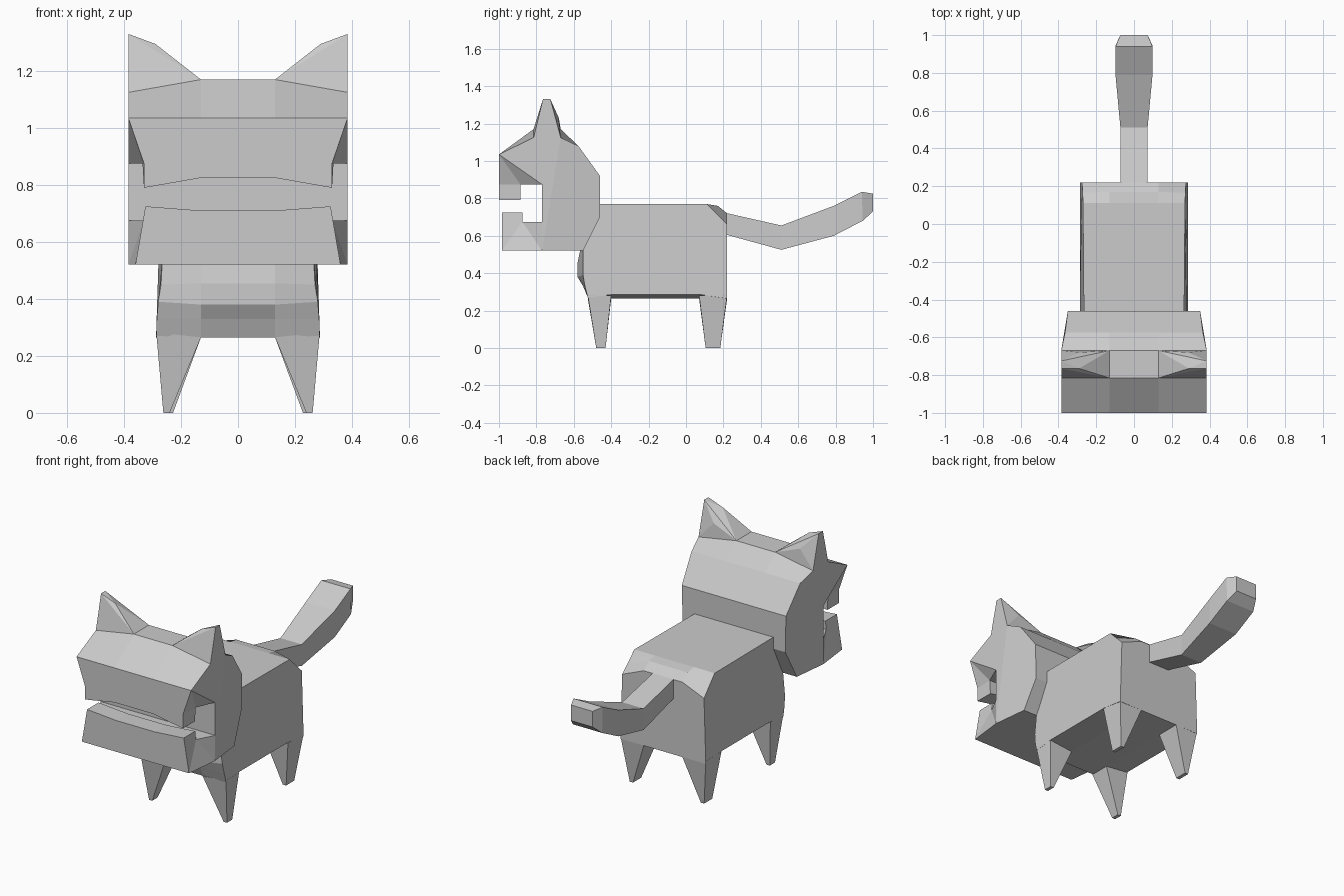
import bpy, bmesh

if "Cube" in bpy.data.objects:
    bpy.data.objects.remove(bpy.data.objects["Cube"])


def finish(name, bm):
    bmesh.ops.recalc_face_normals(bm, faces=bm.faces)
    me = bpy.data.meshes.new(name)
    bm.to_mesh(me)
    bm.free()
    ob = bpy.data.objects.new(name, me)
    bpy.context.collection.objects.link(ob)
    return ob


def loft(name, rings, caps=None):
    """Skin closed rings; caps are index groups closing the first and last ring."""
    bm = bmesh.new()
    vs = [[bm.verts.new(p) for p in r] for r in rings]
    n = len(vs[0])
    for a, b in zip(vs, vs[1:]):
        for i in range(n):
            j = (i + 1) % n
            bm.faces.new((a[i], a[j], b[j], b[i]))
    for r in (vs[0], vs[-1]):
        for c in caps or [range(n)]:
            bm.faces.new([r[i] for i in c])
    return finish(name, bm)


def side_profile(name, pts, caps=None):
    """pts: (centre y, centre z, outer y, outer z, outer x) around the silhouette."""
    inner = 0.13
    rings = [[(-x, y, z) for _, _, y, z, x in pts],
             [(-inner, p[0], p[1]) for p in pts],
             [(inner, p[0], p[1]) for p in pts],
             [(x, y, z) for _, _, y, z, x in pts]]
    return loft(name, rings, caps)


def hull_pair(name, pts):
    """Convex block on the right, mirrored to the left."""
    for side, s in (("right", 1), ("left", -1)):
        bm = bmesh.new()
        for x, y, z in pts:
            bm.verts.new((s * x, y, z))
        bmesh.ops.convex_hull(bm, input=bm.verts[:])
        bmesh.ops.dissolve_limit(bm, angle_limit=0.01, verts=bm.verts[:], edges=bm.edges[:])
        finish(f"{side}_{name}", bm)


# Head with open mouth: y, centre z, outer z, outer x
head = [(-1, 1.035, 1.035, .385), (-1, .875, .875, .33), (-1, .825, .79, .33),
        (-.885, .825, .79, .33), (-.885, .875, .875, .335), (-.77, .875, .875, .385),
        (-.77, .675, .675, .385), (-.875, .675, .675, .33), (-.875, .71, .725, .325),
        (-.985, .71, .725, .325), (-.985, .52, .52, .36), (-.77, .52, .52, .385),
        (-.55, .52, .52, .36), (-.46, .70, .70, .345), (-.46, .92, .92, .35),
        (-.575, 1.08, 1.08, .365), (-.67, 1.17, 1.125, .385), (-.815, 1.17, 1.125, .385)]
side_profile("head", [(y, zc, y, zo, x) for y, zc, zo, x in head],
             [(1, 2, 3, 4), (0, 1, 4), (0, 4, 5), (0, 5, 17), (6, 7, 11), (7, 10, 11),
              (7, 8, 9, 10), (5, 6, 11, 16, 17), (11, 12, 13, 14, 15, 16)])

# Ears
hull_pair("ear", [(.13, -.815, 1.17), (.13, -.67, 1.17), (.385, -.815, 1.125),
                  (.385, -.67, 1.125), (.385, -.765, 1.33), (.385, -.725, 1.33),
                  (.29, -.765, 1.295), (.29, -.68, 1.23)])

# Body with rounded chest and chamfered rump
side_profile("body", [(-.5, .77, -.5, .77, .265), (-.56, .55, -.55, .55, .265),
                      (-.58, .455, -.55, .45, .27), (-.58, .38, -.55, .39, .28),
                      (-.55, .33, -.54, .33, .285), (-.52, .265, -.525, .27, .287),
                      (-.40, .265, -.40, .285, .287), (.08, .265, .08, .285, .287),
                      (.22, .265, .22, .265, .287), (.22, .72, .22, .66, .275),
                      (.17, .76, .165, .715, .272), (.11, .77, .11, .77, .27)])

# Legs: top y range, foot y range, foot x range
for name, (t0, t1), (f0, f1), (x0, x1) in (
        ("front_leg", (-.525, -.40), (-.48, -.43), (.24, .262)),
        ("back_leg", (.07, .22), (.105, .183), (.228, .25))):
    hull_pair(name, [(x, y, z) for y in (t0, t1) for x, z in ((.13, .265), (.287, .282))]
              + [(x, y, 0) for y in (f0, f1) for x in (x0, x1)])

# Tail: top y, top z, bottom y, bottom z, half width
tail = [(.20, .725, .20, .61, .07), (.51, .655, .51, .525, .072), (.79, .76, .79, .60, .098),
        (.94, .835, .945, .68, .098), (1, .825, 1, .73, .072)]
loft("tail", [[(-w, ty, tz), (w, ty, tz), (w, by, bz), (-w, by, bz)]
              for ty, tz, by, bz, w in tail])
